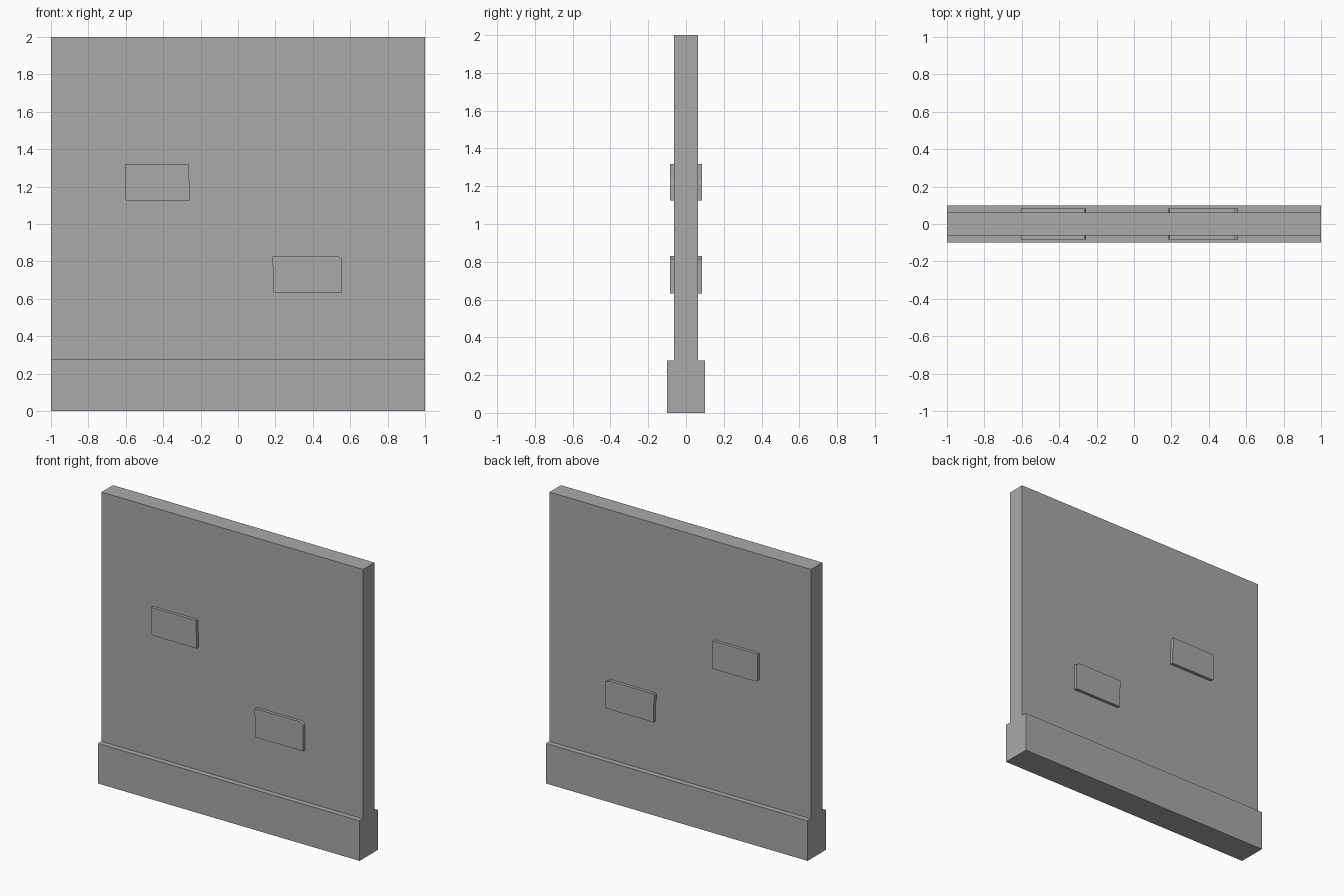
import bpy
import bmesh

cube = bpy.data.objects.get("Cube")
if cube:
    bpy.data.objects.remove(cube, do_unlink=True)

stone = bpy.data.materials.new("grey_stone")
stone.use_nodes = True
colour = (0.4, 0.4, 0.4, 1.0)
stone.diffuse_color = colour
stone.node_tree.nodes["Principled BSDF"].inputs["Base Color"].default_value = colour


def extrude(name, outline, axis, start, end):
    """Extrude a flat outline along x (outline in y, z) or y (outline in x, z)."""
    bm = bmesh.new()
    place = (lambda a, b: (start, a, b)) if axis == 0 else (lambda a, b: (a, start, b))
    face = bm.faces.new([bm.verts.new(place(a, b)) for a, b in outline])
    moved = bmesh.ops.extrude_face_region(bm, geom=[face])["geom"]
    for v in moved:
        if isinstance(v, bmesh.types.BMVert):
            v.co[axis] = end
    bmesh.ops.recalc_face_normals(bm, faces=bm.faces)
    mesh = bpy.data.meshes.new(name)
    bm.to_mesh(mesh)
    bm.free()
    mesh.materials.append(stone)
    obj = bpy.data.objects.new(name, mesh)
    bpy.context.collection.objects.link(obj)
    return obj


# Wall panel and its wider footing, as one stepped profile
HALF, FOOT, STEP, TOP = 0.0625, 0.1, 0.277, 2.0
side = [(FOOT, 0), (FOOT, STEP), (HALF, STEP), (HALF, TOP)]
profile = side + [(-y, z) for y, z in reversed(side)]
extrude("wall", profile, 0, -1, 1)

# Raised bricks with slightly chipped outlines, on both faces
bricks = {
    "upper_brick": [(-0.605, 1.317), (-0.262, 1.317), (-0.262, 1.235), (-0.257, 1.215),
                    (-0.257, 1.125), (-0.595, 1.125), (-0.605, 1.133)],
    "lower_brick": [(0.19, 0.83), (0.53, 0.83), (0.557, 0.815), (0.557, 0.633),
                    (0.19, 0.633), (0.19, 0.76), (0.183, 0.785), (0.183, 0.82)],
}
for name, outline in bricks.items():
    for face_name, sign in (("front", -1), ("back", 1)):
        extrude(f"{face_name}_{name}", outline, 1, sign * HALF, sign * 0.084)
